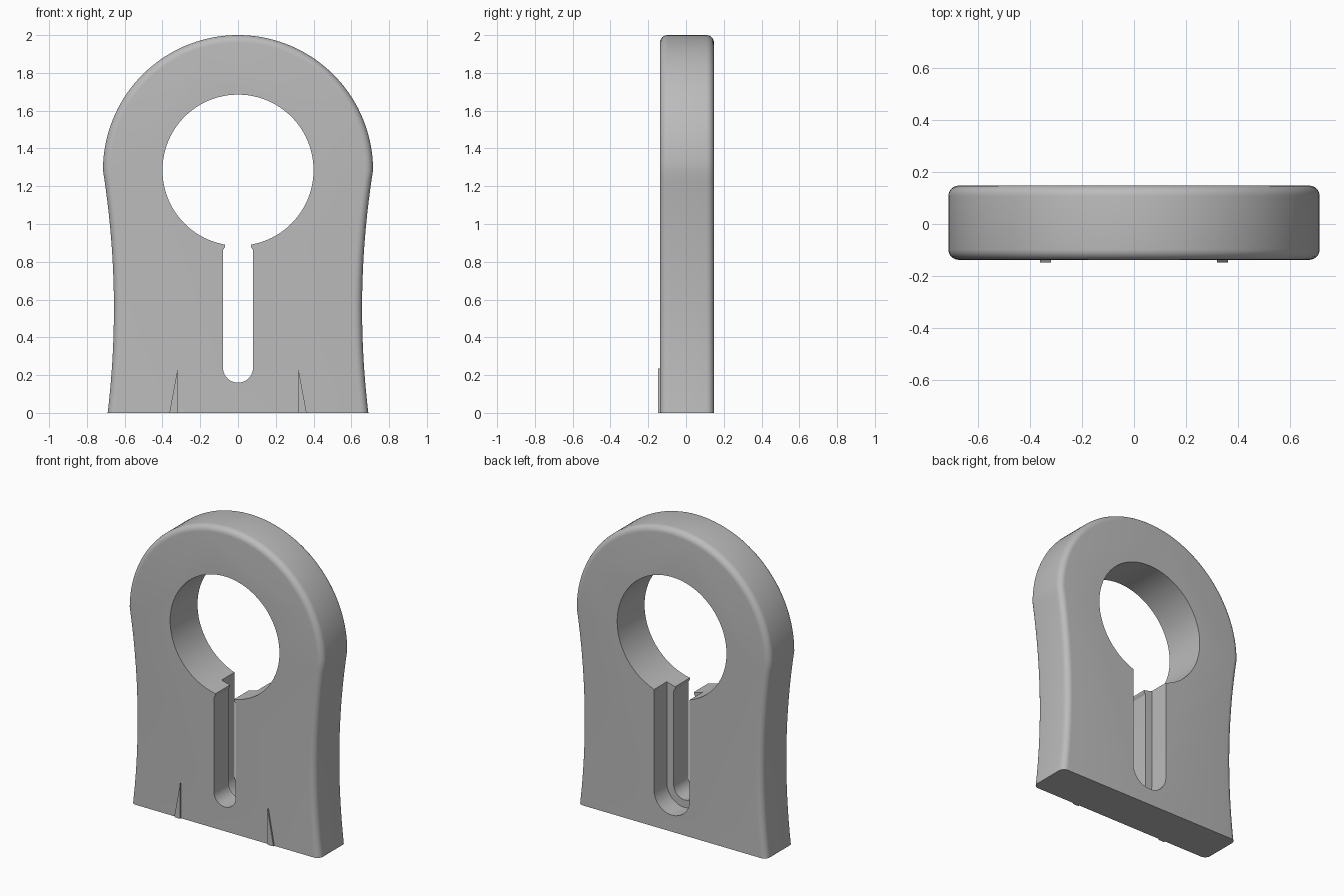
import bpy, bmesh, math
from mathutils import Vector

if "Cube" in bpy.data.objects:
    bpy.data.objects.remove(bpy.data.objects["Cube"])

grey = bpy.data.materials.new("mid grey")
grey.diffuse_color = (0.5, 0.5, 0.5, 1)
grey.use_nodes = True
grey.node_tree.nodes["Principled BSDF"].inputs["Base Color"].default_value = grey.diffuse_color

FRONT, BACK = -0.138, 0.148
CZ, R, HOLE = 1.285, 0.715, 0.4
FILLET = 0.04


def loft(name, sections):
    """Skin equal-length closed sections [(y, [(x, z), ...]), ...] and cap the ends."""
    bm = bmesh.new()
    rings = [[bm.verts.new((x, y, z)) for x, z in pts] for y, pts in sections]
    n = len(rings[0])
    for a, b in zip(rings, rings[1:]):
        for i in range(n):
            j = (i + 1) % n
            bm.faces.new((a[i], a[j], b[j], b[i]))
    bm.faces.new(rings[0])
    bm.faces.new(rings[-1])
    bmesh.ops.recalc_face_normals(bm, faces=bm.faces)
    me = bpy.data.meshes.new(name)
    bm.to_mesh(me)
    bm.free()
    me.materials.append(grey)
    ob = bpy.data.objects.new(name, me)
    bpy.context.collection.objects.link(ob)
    return ob


def arc(cx, cz, r, a0, a1, n):
    return [(cx + r * math.cos(math.radians(a0 + (a1 - a0) * i / n)),
             cz + r * math.sin(math.radians(a0 + (a1 - a0) * i / n))) for i in range(n + 1)]


# waisted side, from foot to shoulder, then round head
def side_x(z):
    t = z / CZ
    foot, waist, shoulder = 0.69, 0.613, 0.715
    return foot * (1 - t) ** 2 + 2 * waist * t * (1 - t) + shoulder * t * t


side = [(side_x(CZ * i / 24), CZ * i / 24) for i in range(24)]
outline = side + arc(0, CZ, R, 0, 180, 72) + [(-x, z) for x, z in reversed(side)]


def inset(d):
    """Shrink the outline by d, keeping the foot flat on the floor."""
    out = []
    for i, (x, z) in enumerate(outline):
        if z == 0:
            out.append((x - math.copysign(d, x), 0))
            continue
        a, b = outline[i - 1], outline[i + 1]
        t = Vector((b[0] - a[0], b[1] - a[1])).normalized()
        out.append((x - t.y * d, z + t.x * d))
    return out


# plate with rounded outer edges
steps = [math.radians(90 * i / 6) for i in range(7)]
rim = [(FILLET * (1 - math.sin(a)), FILLET * (1 - math.cos(a))) for a in steps]
sections = [(FRONT + dy, inset(d)) for d, dy in rim]
sections += [(BACK - dy, inset(d)) for d, dy in reversed(rim)]
plate = loft("plate", sections)

# round opening, narrow through slot with small lips, wide rear channel
slot = arc(0, 0.24, 0.08, 180, 360, 20) + [(0.08, 0.85), (0.078, 0.865), (0.068, 0.88), (0.068, 1.1)]
slot += [(-0.068, 1.1), (-0.068, 0.88), (-0.078, 0.865), (-0.08, 0.85)]
channel = arc(0, 0.24, 0.13, 180, 360, 24) + [(0.13, 1.1), (-0.13, 1.1)]
cutters = [("opening_cutter", arc(0, CZ, HOLE, 0, 360, 96)[:-1], -0.5),
           ("slot_cutter", slot, -0.5),
           ("channel_cutter", channel, 0.015)]
for name, pts, y0 in cutters:
    cutter = loft(name, [(y0, pts), (0.5, pts)])
    mod = plate.modifiers.new(name, 'BOOLEAN')
    mod.operation, mod.solver, mod.object = 'DIFFERENCE', 'EXACT', cutter
    bpy.context.view_layer.objects.active = plate
    bpy.ops.object.modifier_apply(modifier=name)
    bpy.data.objects.remove(cutter)

bpy.ops.object.select_all(action='DESELECT')
plate.select_set(True)
bpy.context.view_layer.objects.active = plate
bpy.ops.object.shade_smooth_by_angle(angle=math.radians(25))

# thin wedge ribs at the foot of the front face
for s, label in ((-1, "left"), (1, "right")):
    wedge = [(s * 0.32, 0), (s * 0.363, 0), (s * 0.32, 0.235)]
    loft(label + "_rib", [(-0.148, wedge), (FRONT + 0.005, wedge)])
